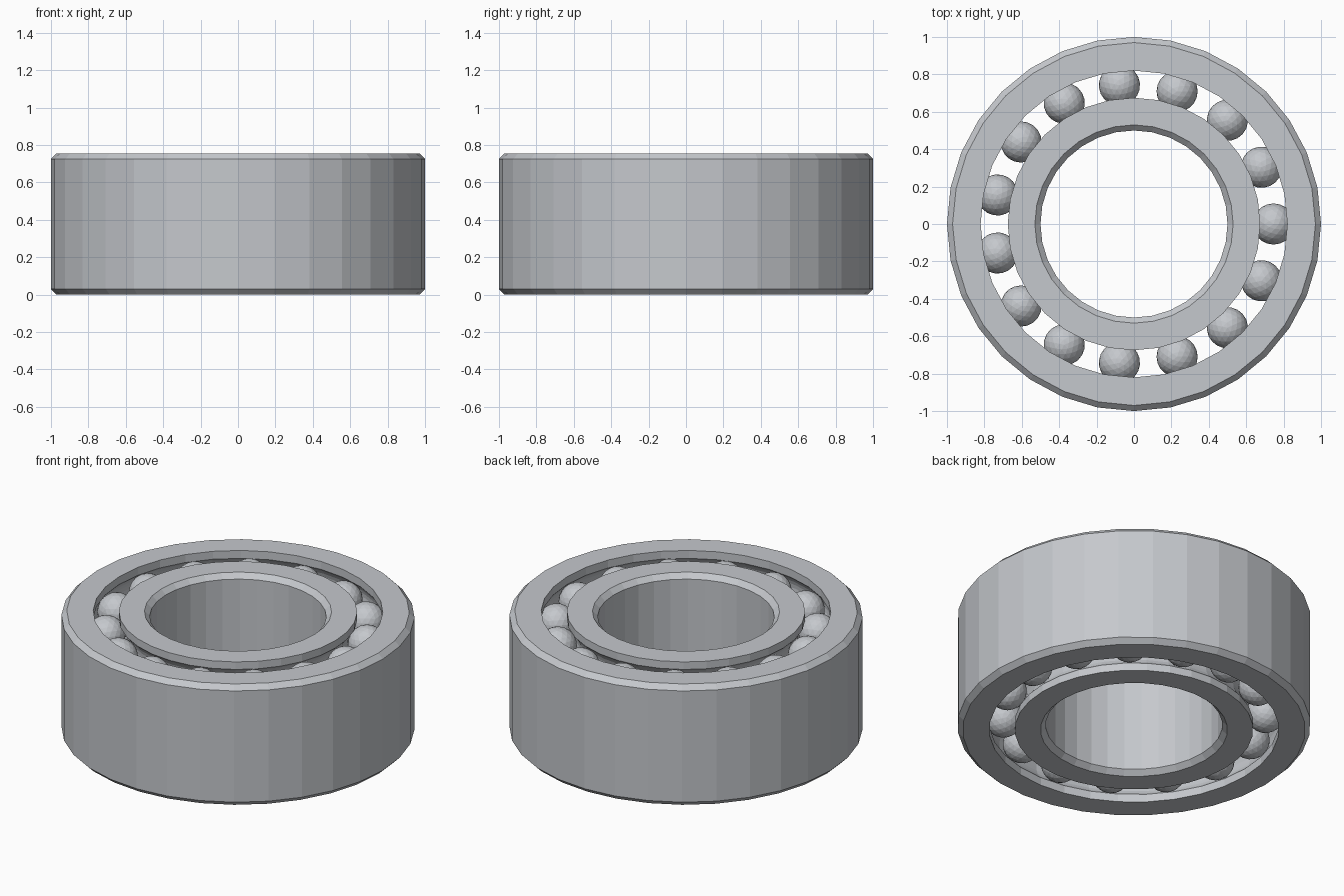
import bpy, bmesh, math
from mathutils import Matrix

cube = bpy.data.objects.get("Cube")
if cube:
    bpy.data.objects.remove(cube, do_unlink=True)

HEIGHT = 0.755
CHAMFER = 0.03
SIDES = 32
PITCH = 0.746          # radius of the ball circle
BALL_R = 0.11
BALLS = 15
ROWS = (0.62, HEIGHT - 0.62)   # upper and lower row heights

steel = bpy.data.materials.new("steel grey")
steel.use_nodes = True
colour = (0.56, 0.58, 0.61, 1)
steel.diffuse_color = colour
steel.node_tree.nodes["Principled BSDF"].inputs["Base Color"].default_value = colour


def add_object(name, bm):
    bmesh.ops.recalc_face_normals(bm, faces=bm.faces)
    mesh = bpy.data.meshes.new(name)
    bm.to_mesh(mesh)
    bm.free()
    mesh.materials.append(steel)
    obj = bpy.data.objects.new(name, mesh)
    bpy.context.collection.objects.link(obj)
    return obj


def race_profile(rim, race):
    """Closed section: chamfered rim on one side, two ball grooves on the other."""
    side = 1 if rim > race else -1
    cut = rim - side * CHAMFER
    points = [(race, 0), (cut, 0), (rim, CHAMFER),
              (rim, HEIGHT - CHAMFER), (cut, HEIGHT), (race, HEIGHT)]
    groove_r = BALL_R + 0.003
    spread = math.acos(abs(race - PITCH) / groove_r)
    steps = 8
    for z in ROWS:
        for i in range(steps + 1):
            a = spread * (1 - 2 * i / steps)
            points.append((PITCH + side * groove_r * math.cos(a),
                           z + groove_r * math.sin(a)))
    return points


def lathe(name, profile):
    bm = bmesh.new()
    rings = []
    for i in range(SIDES):
        a = math.tau * i / SIDES
        rings.append([bm.verts.new((r * math.cos(a), r * math.sin(a), z))
                      for r, z in profile])
    n = len(profile)
    for i, ring in enumerate(rings):
        after = rings[(i + 1) % SIDES]
        for j in range(n):
            k = (j + 1) % n
            bm.faces.new((ring[j], after[j], after[k], ring[k]))
    return add_object(name, bm)


# Outer and inner races
lathe("outer_race", race_profile(1.0, 0.82))
lathe("inner_race", race_profile(0.5, 0.675))

# Two rows of faceted balls
for row, z in zip(("upper", "lower"), ROWS):
    bm = bmesh.new()
    for i in range(BALLS):
        place = (Matrix.Rotation(math.tau * i / BALLS, 4, 'Z')
                 @ Matrix.Translation((PITCH, 0, z)))
        bmesh.ops.create_icosphere(bm, subdivisions=3, radius=BALL_R, matrix=place)
    add_object(row + "_ball_row", bm)
